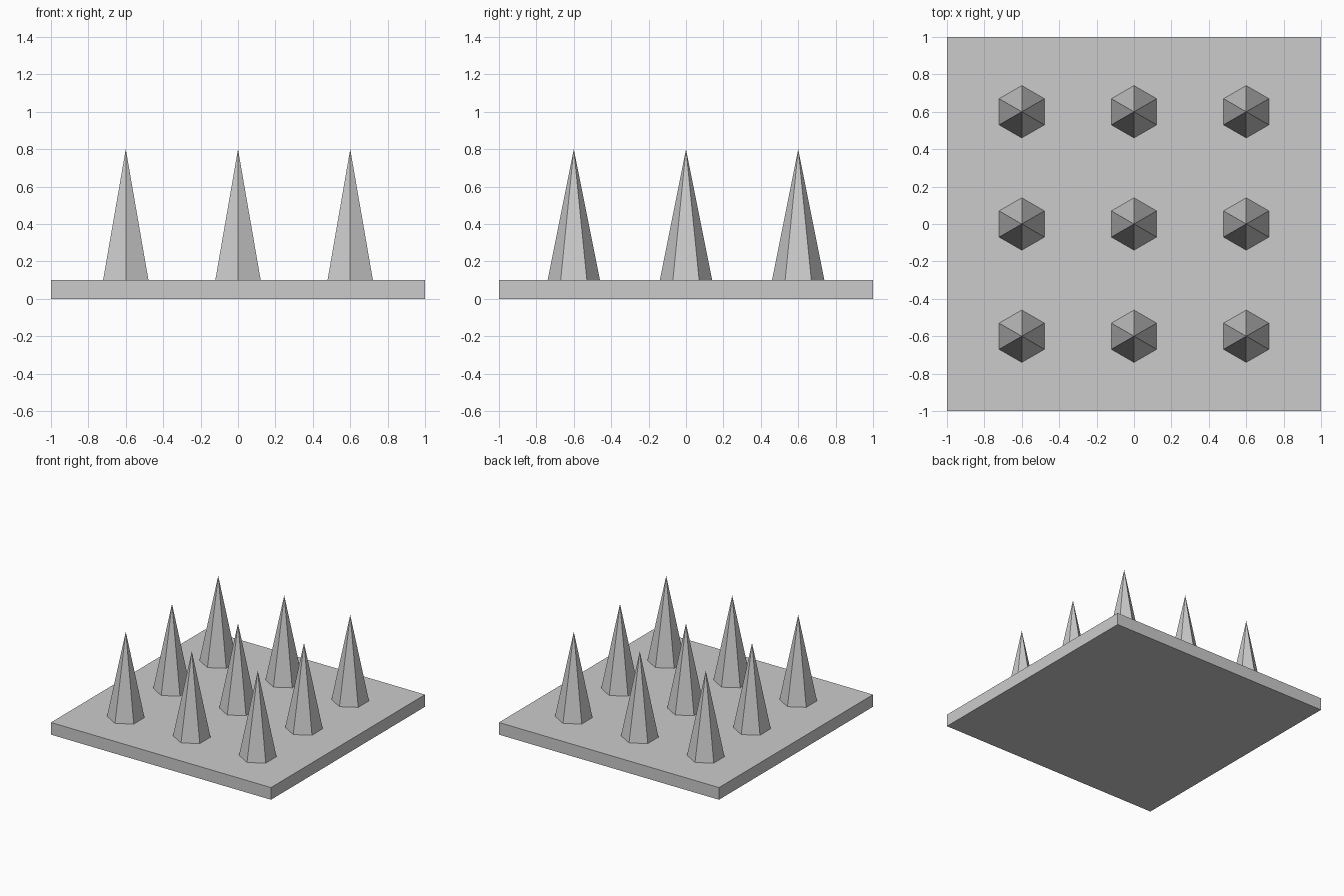
import bpy

if "Cube" in bpy.data.objects:
    bpy.data.objects.remove(bpy.data.objects["Cube"])

# Square base plate
bpy.ops.mesh.primitive_cube_add(size=1, location=(0, 0, 0.05))
plate = bpy.context.object
plate.name = "base_plate"
plate.scale = (2, 2, 0.1)

# 3 x 3 grid of six-sided spikes, corners pointing along y
SPACING = 0.6
for row in range(3):
    for col in range(3):
        bpy.ops.mesh.primitive_cone_add(
            vertices=6, radius1=0.14, radius2=0, depth=0.7,
            location=((col - 1) * SPACING, (row - 1) * SPACING, 0.45))
        bpy.context.object.name = f"spike_{row + 1}_{col + 1}"
